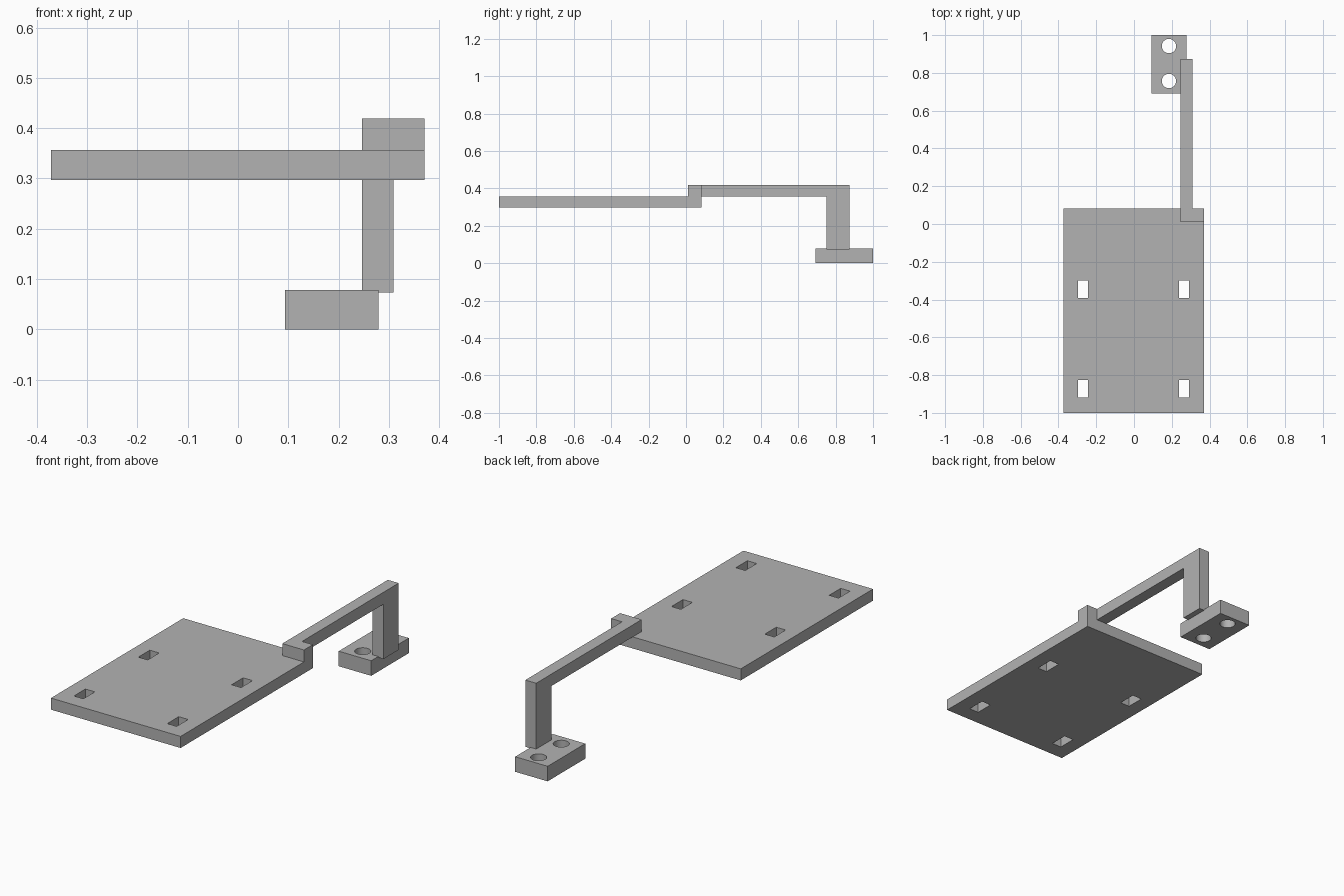
import bpy
import bmesh
from mathutils import Matrix

cube = bpy.data.objects.get("Cube")
if cube:
    bpy.data.objects.remove(cube, do_unlink=True)

grey = bpy.data.materials.new("plain grey")
grey.use_nodes = True
colour = (0.45, 0.45, 0.45, 1)
grey.diffuse_color = colour
grey.node_tree.nodes["Principled BSDF"].inputs["Base Color"].default_value = colour


def add_object(name, bm):
    bmesh.ops.recalc_face_normals(bm, faces=bm.faces)
    mesh = bpy.data.meshes.new(name)
    bm.to_mesh(mesh)
    bm.free()
    mesh.materials.append(grey)
    obj = bpy.data.objects.new(name, mesh)
    bpy.context.collection.objects.link(obj)
    return obj


def box(name, xs, ys, zs):
    bm = bmesh.new()
    spans = (xs, ys, zs)
    centre = [(a + b) / 2 for a, b in spans]
    size = [b - a for a, b in spans]
    matrix = Matrix.Translation(centre) @ Matrix.Diagonal((*size, 1))
    bmesh.ops.create_cube(bm, size=1, matrix=matrix)
    return add_object(name, bm)


def drill(name, x, y, radius):
    bm = bmesh.new()
    bmesh.ops.create_cone(bm, cap_ends=True, segments=48, radius1=radius,
                          radius2=radius, depth=0.4,
                          matrix=Matrix.Translation((x, y, 0.04)))
    return add_object(name, bm)


def side_profile(name, xs, points):
    # Extrude a y-z outline across x
    bm = bmesh.new()
    face = bm.faces.new([bm.verts.new((xs[0], y, z)) for y, z in points])
    new = bmesh.ops.extrude_face_region(bm, geom=[face])["geom"]
    bmesh.ops.translate(bm, vec=(xs[1] - xs[0], 0, 0),
                        verts=[v for v in new if isinstance(v, bmesh.types.BMVert)])
    return add_object(name, bm)


def combine(target, tool, operation):
    tool.hide_render = True
    mod = target.modifiers.new("shape", "BOOLEAN")
    mod.operation = operation
    mod.solver = "EXACT"
    mod.object = tool
    bpy.ops.object.select_all(action="DESELECT")
    bpy.context.view_layer.objects.active = target
    target.select_set(True)
    bpy.ops.object.modifier_apply(modifier=mod.name)
    bpy.data.objects.remove(tool, do_unlink=True)


# Flat plate with four rectangular slots
plate = box("plate", (-0.372, 0.371), (-1, 0.083), (0.297, 0.357))
for x in (-0.27, 0.265):
    for y in (-0.345, -0.872):
        slot = box("slot_cutter", (x - 0.027, x + 0.027), (y - 0.047, y + 0.047), (0.2, 0.5))
        combine(plate, slot, "DIFFERENCE")

# Bent arm with its hanging post, and the corner block joining it to the plate
arm = side_profile("bracket_arm", (0.247, 0.309), [
    (0.01, 0.357), (0.75, 0.357), (0.75, 0.073),
    (0.874, 0.073), (0.874, 0.419), (0.01, 0.419)])
block = box("corner_block", (0.247, 0.371), (0.01, 0.083), (0.357, 0.419))
combine(arm, block, "UNION")

# Mounting foot with two round screw holes
foot = box("mounting_foot", (0.093, 0.279), (0.692, 1), (0, 0.078))
for y in (0.757, 0.942):
    combine(foot, drill("hole_cutter", 0.185, y, 0.038), "DIFFERENCE")
bpy.ops.object.shade_smooth_by_angle()
